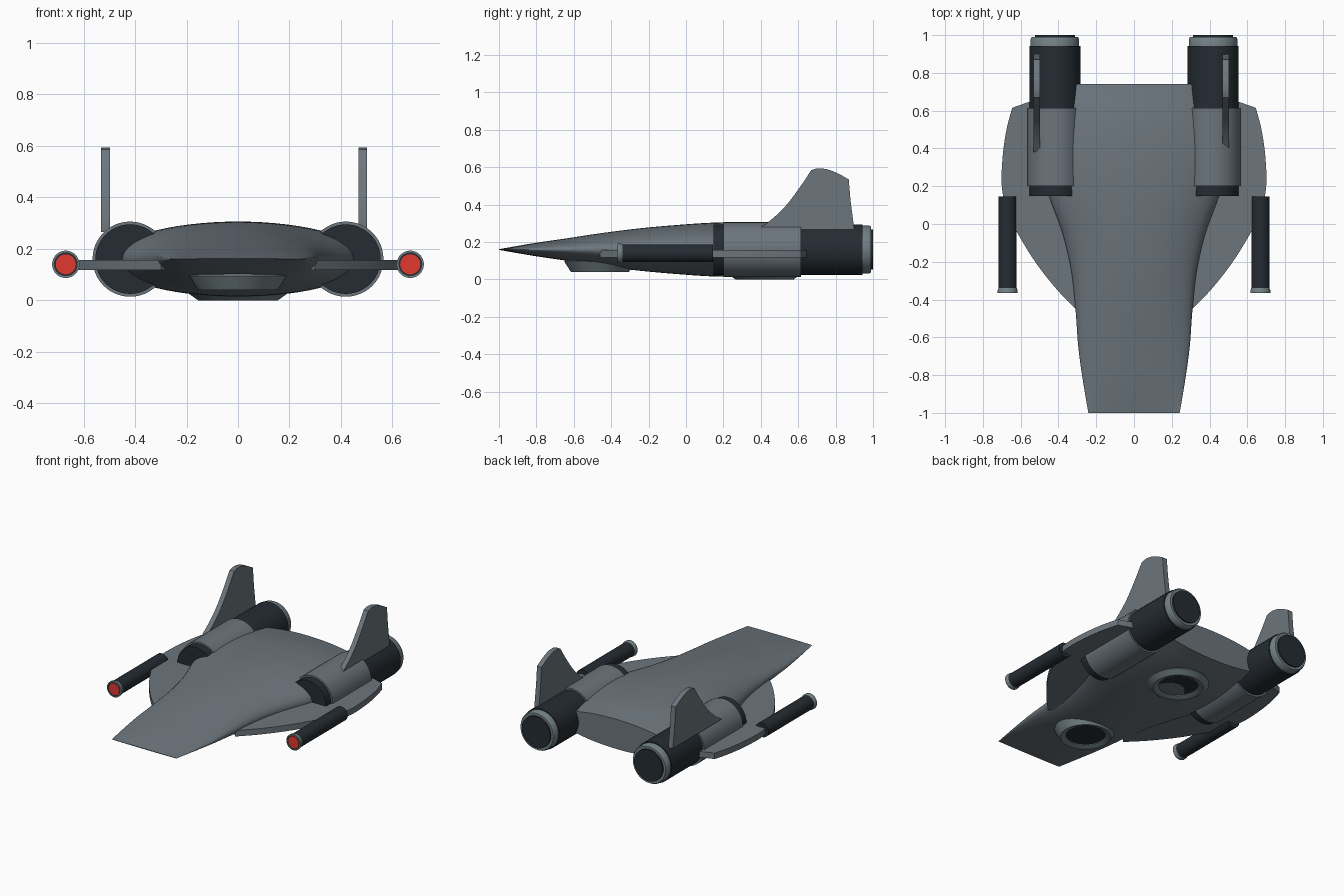
import bpy, bmesh, math
from mathutils import Vector, Matrix

if "Cube" in bpy.data.objects:
    bpy.data.objects.remove(bpy.data.objects["Cube"])


def material(name, rgb):
    m = bpy.data.materials.new(name)
    m.diffuse_color = (*rgb, 1)
    m.use_nodes = True
    m.node_tree.nodes["Principled BSDF"].inputs["Base Color"].default_value = m.diffuse_color
    return m


HULL = material("hull_grey", (0.15, 0.18, 0.205))
TRIM = material("trim_grey", (0.17, 0.22, 0.235))
DARK = material("dark_metal", (0.018, 0.025, 0.032))
RED = material("red_lens", (0.75, 0.04, 0.03))


def finish(name, bm, mat, angle=35):
    bmesh.ops.recalc_face_normals(bm, faces=bm.faces)
    me = bpy.data.meshes.new(name)
    bm.to_mesh(me)
    bm.free()
    me.materials.append(mat)
    me.shade_smooth()
    me.set_sharp_from_angle(angle=math.radians(angle))
    ob = bpy.data.objects.new(name, me)
    bpy.context.collection.objects.link(ob)
    return ob


def curve(points, steps=6):
    """Smooth path through the points (Catmull-Rom)."""
    p = [Vector(q) for q in points]
    p = [2 * p[0] - p[1]] + p + [2 * p[-1] - p[-2]]
    out = []
    for a, b, c, d in zip(p, p[1:], p[2:], p[3:]):
        for i in range(steps):
            t = i / steps
            out.append(0.5 * (2 * b + (c - a) * t + (2 * a - 5 * b + 4 * c - d) * t * t
                              + (3 * b - a - 3 * c + d) * t ** 3))
    return out + [p[-2]]


def skin(bm, rings, cap=True):
    for r0, r1 in zip(rings, rings[1:]):
        n = len(r0)
        for i in range(n):
            bm.faces.new((r0[i], r0[(i + 1) % n], r1[(i + 1) % n], r1[i]))
    if cap:
        bm.faces.new(rings[0])
        bm.faces.new(rings[-1])


def lathe(name, profile, centre, axis, mat, n=48):
    """Spin (radius, position) pairs about a line along y or z; ends are capped."""
    bm = bmesh.new()
    rings = []
    for r, t in profile:
        ring = []
        for i in range(n):
            a = 2 * math.pi * i / n
            u, v = r * math.cos(a), r * math.sin(a)
            co = (u, t, v) if axis == 'Y' else (u, v, t)
            ring.append(bm.verts.new(Vector(co) + Vector(centre)))
        rings.append(ring)
    skin(bm, rings)
    return finish(name, bm, mat)


def plate(name, outline, offset, mat):
    """Flat slab: 3D outline pushed along the offset."""
    bm = bmesh.new()
    a = [bm.verts.new(p) for p in outline]
    b = [bm.verts.new(Vector(p) + Vector(offset)) for p in outline]
    skin(bm, [a, b])
    return finish(name, bm, mat)


# Fuselage: lens sections (y, half width, half height) lofted nose to tail
stations = curve([(-1, .242, .002), (-.82, .272, .033), (-.65, .295, .058), (-.45, .31, .088),
                  (-.25, .332, .113), (-.05, .378, .131), (.15, .45, .144), (.35, .5, .145),
                  (.55, .48, .133), (.74, .44, .1)])
bm = bmesh.new()
rings = []
for y, w, h in stations:
    angles = [2 * math.pi * i / 64 for i in range(64)]
    rings.append([bm.verts.new((w * math.cos(a), y, .16 + h * math.sin(a))) for a in angles])
skin(bm, rings)
finish("fuselage", bm, HULL, 50)

# Landing thrusters under the hull
for name, y, z, top in (("front", -.46, .04, .095), ("rear", .42, 0, .025)):
    lathe(name + "_thruster_ring",
          [(.17, top + .04), (.19, top), (.155, z), (.145, z), (.12, z + .012), (.12, z + .045)],
          (0, y, 0), 'Z', TRIM)
    lathe(name + "_thruster_core", [(.12, z + .05), (.12, z + .018)], (0, y, 0), 'Z', DARK)

wing_edge = curve([(.3, -.46), (.41, -.345), (.52, -.205), (.61, -.06), (.67, .06),
                   (.7, .2), (.695, .36), (.675, .5), (.645, .615)], 5)
fin_edge = (curve([(.38, .265), (.45, .315), (.53, .39), (.61, .495), (.67, .585)], 5)
            + curve([(.70, .594), (.75, .59), (.81, .568), (.87, .535)], 4)
            + curve([(.88, .42), (.90, .265)], 4))

for side, s, fin_x in (("left", -1, -.515), ("right", 1, .485)):
    # Wing
    outline = [(s * p.x, p.y, .117) for p in wing_edge]
    outline += [(s * x, y, .117) for x, y in ((.56, .645), (.42, .645), (.25, .5), (.25, -.4))]
    plate(side + "_wing", outline, (0, 0, .04), HULL)

    # Engine
    c = (s * .419, 0, .16)
    lathe(side + "_engine_core", [(.135, .147), (.135, .943)], c, 'Y', DARK)
    lathe(side + "_engine_housing", [(.146, .2), (.146, .615)], c, 'Y', HULL)
    lathe(side + "_engine_ring", [(.128, .93), (.128, .98), (.122, .99), (.1, .99)], c, 'Y', TRIM)
    lathe(side + "_engine_nozzle", [(.106, .95), (.106, 1.0)], c, 'Y', DARK)

    # Fin
    plate(side + "_fin", [(fin_x - .017, p.x, p.y) for p in fin_edge], (.034, 0, 0), HULL)

    # Wingtip gun
    c = (s * .669, 0, .14)
    lathe(side + "_gun_barrel", [(.048, -.345), (.048, .145)], c, 'Y', DARK)
    lathe(side + "_gun_muzzle", [(.046, -.335), (.053, -.35), (.053, -.365), (.046, -.365),
                                 (.046, -.352)], c, 'Y', TRIM)
    lathe(side + "_gun_bore", [(.046, -.345), (.046, -.36)], c, 'Y', DARK)
    lathe(side + "_gun_lens", [(.039, -.35), (.039, -.364)], c, 'Y', RED)
